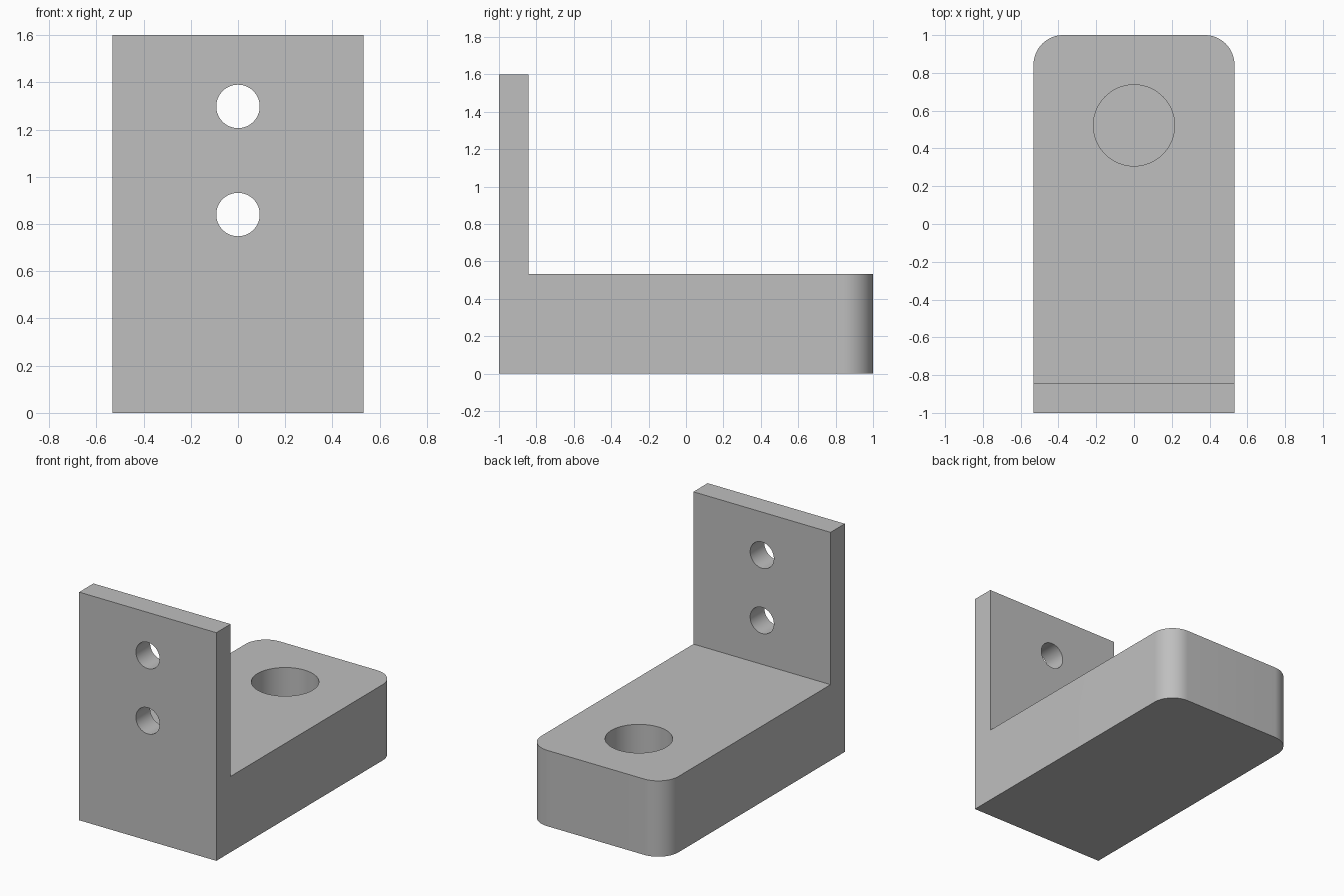
import bpy, bmesh, math

cube = bpy.data.objects.get("Cube")
if cube:
    bpy.data.objects.remove(cube, do_unlink=True)

HALF_W, BASE_H, TOP, PLATE_BACK = 0.532, 0.532, 1.6, -0.842

grey = bpy.data.materials.new("grey plastic")
grey.use_nodes = True
colour = (0.52, 0.52, 0.52, 1)
grey.diffuse_color = colour
grey.node_tree.nodes["Principled BSDF"].inputs["Base Color"].default_value = colour

# L-shaped side profile pushed across the width
profile = [(-1, 0), (1, 0), (1, BASE_H), (PLATE_BACK, BASE_H), (PLATE_BACK, TOP), (-1, TOP)]
bm = bmesh.new()
face = bm.faces.new([bm.verts.new((-HALF_W, y, z)) for y, z in profile])
ext = bmesh.ops.extrude_face_region(bm, geom=[face])
moved = [v for v in ext["geom"] if isinstance(v, bmesh.types.BMVert)]
bmesh.ops.translate(bm, verts=moved, vec=(2 * HALF_W, 0, 0))

# Rounded upright corners at the far end of the base
corners = [e for e in bm.edges
           if all(v.co.y > 0.99 for v in e.verts)
           and abs(e.verts[0].co.z - e.verts[1].co.z) > 0.1]
bmesh.ops.bevel(bm, geom=corners, offset=0.157, segments=16, profile=0.5, affect='EDGES')
bmesh.ops.recalc_face_normals(bm, faces=bm.faces)
mesh = bpy.data.meshes.new("bracket")
bm.to_mesh(mesh)
bm.free()
mesh.materials.append(grey)
bracket = bpy.data.objects.new("bracket", mesh)
bpy.context.collection.objects.link(bracket)


def drill(name, radius, depth, centre, rotation=(0, 0, 0)):
    """Cut a round hole and remove the cutter."""
    bpy.ops.mesh.primitive_cylinder_add(vertices=64, radius=radius, depth=depth,
                                        location=centre, rotation=rotation)
    cutter = bpy.context.object
    cutter.name = name
    cutter.hide_render = True
    cutter.data.materials.append(grey)
    mod = bracket.modifiers.new(name, 'BOOLEAN')
    mod.operation, mod.solver, mod.object = 'DIFFERENCE', 'EXACT', cutter
    bpy.ops.object.select_all(action='DESELECT')
    bracket.select_set(True)
    bpy.context.view_layer.objects.active = bracket
    bpy.ops.object.modifier_apply(modifier=mod.name)
    bpy.data.objects.remove(cutter, do_unlink=True)


# Screw holes through the upright plate
for z in (0.84, 1.298):
    drill("screw_hole", 0.092, 0.6, (0, -0.92, z), (math.pi / 2, 0, 0))

# Blind socket in the top of the base
socket_floor = 0.12
drill("socket", 0.215, 1 - socket_floor, (0, 0.522, (1 + socket_floor) / 2))

bpy.ops.object.shade_smooth_by_angle(angle=math.radians(30))
